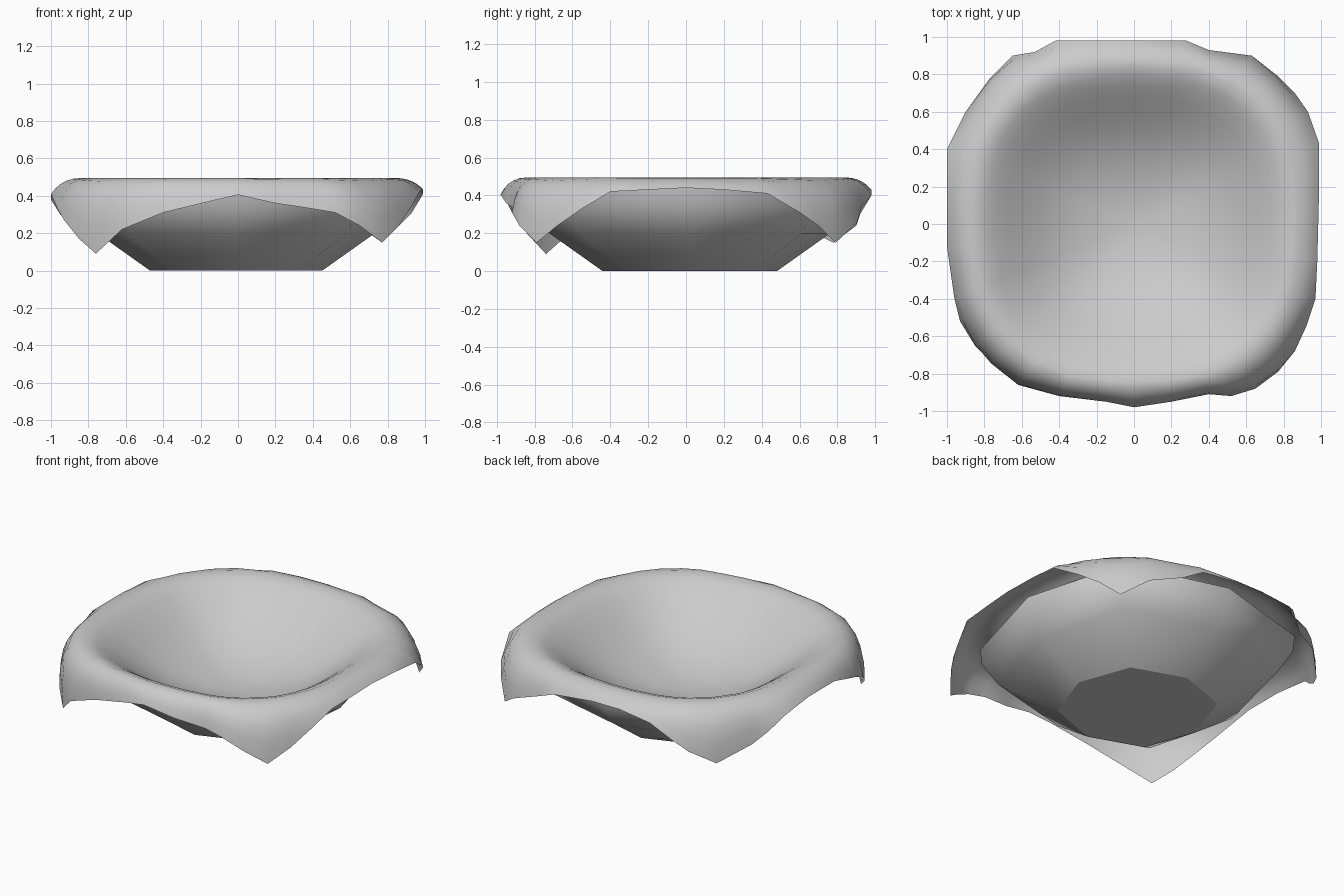
import bpy, bmesh, math
from mathutils import Vector

if "Cube" in bpy.data.objects:
    bpy.data.objects.remove(bpy.data.objects["Cube"])


def finish(name, bm):
    bmesh.ops.recalc_face_normals(bm, faces=bm.faces[:])
    mesh = bpy.data.meshes.new(name)
    bm.to_mesh(mesh)
    bm.free()
    obj = bpy.data.objects.new(name, mesh)
    bpy.context.collection.objects.link(obj)
    return obj


def bridge(bm, a, b):
    n = len(a)
    for i in range(n):
        j = (i + 1) % n
        bm.faces.new((a[i], a[j], b[j], b[i])).smooth = True


def squarish(a, amount):
    # widens a circle toward its four diagonals
    return 1 - amount * math.cos(4 * a)


# Bowl: eight-sided, flat base with sloping smooth walls
bm = bmesh.new()
rings = []
for r, z, sq in [(0.47, 0, .02), (0.79, 0.2, .06), (0.89, 0.34, .05), (0.9, 0.445, .05)]:
    ring = []
    for k in range(8):
        a = k * math.pi / 4
        q = r * squarish(a, sq)
        ring.append(bm.verts.new((q * math.cos(a) - .01, q * math.sin(a) + .02, z)))
    rings.append(ring)
for a, b in zip(rings, rings[1:]):
    bridge(bm, a, b)
base = bm.faces.new(rings[0])
for e in base.edges:
    e.smooth = False
finish("bowl", bm)

# Cloth hem: goes round from the right side, hanging lowest at the four corners
hem = [(.985, 0, .44), (.99, .2, .43), (.99, .43, .41), (.93, .6, .31), (.86, .7, .24),
       (.77, .79, .15), (.63, .90, .25), (.4, .93, .34), (.28, .98, .4), (0, .98, .43),
       (-.2, .98, .43), (-.42, .98, .4), (-.53, .92, .3), (-.65, .9, .24), (-.77, .78, .15),
       (-.90, .6, .24), (-.95, .5, .3), (-1, .4, .38), (-1, .15, .41), (-1, -.12, .41),
       (-.96, -.4, .32), (-.93, -.52, .27), (-.85, -.65, .17), (-.76, -.74, .09),
       (-.62, -.86, .22), (-.4, -.92, .31), (-.15, -.95, .37), (0, -.98, .405),
       (.2, -.95, .36), (.4, -.91, .33), (.52, -.92, .31), (.65, -.88, .24),
       (.77, -.79, .15), (.86, -.68, .24), (.92, -.55, .33), (.97, -.4, .42), (.98, -.2, .43)]
# Sagging inside of the cloth, from the middle to the rim
inside = [(.2, .145), (.4, .21), (.52, .275), (.62, .34), (.70, .398), (.77, .445),
          (.82, .473), (.88, .495)]

bm = bmesh.new()
rows = []
for r, z in inside:
    row = []
    for x, y, _ in hem:
        a = math.atan2(y, x)
        q = r * squarish(a, .04)
        row.append(bm.verts.new((q * math.cos(a), q * math.sin(a), z)))
    rows.append(row)
# Overhang: rounds over the rim, then drops to the hem
for f in (0.2, 0.4, 0.6, 0.8, 1.0):
    row = []
    for x, y, z in hem:
        end = Vector((x, y, z))
        d = Vector((x, y, 0)).normalized()
        start = d * .88 * squarish(math.atan2(y, x), .04) + Vector((0, 0, .495))
        bulge = (0.495 - z) * f * (1 - f)
        p = start.lerp(end, f) + d * bulge * 0.55 + Vector((0, 0, bulge * 0.95))
        row.append(bm.verts.new(p))
    rows.append(row)
for a, b in zip(rows, rows[1:]):
    bridge(bm, a, b)
centre = bm.verts.new((0, 0, .125))
for i in range(len(hem)):
    bm.faces.new((rows[0][i], rows[0][(i + 1) % len(hem)], centre)).smooth = True
finish("draped_cloth", bm)
